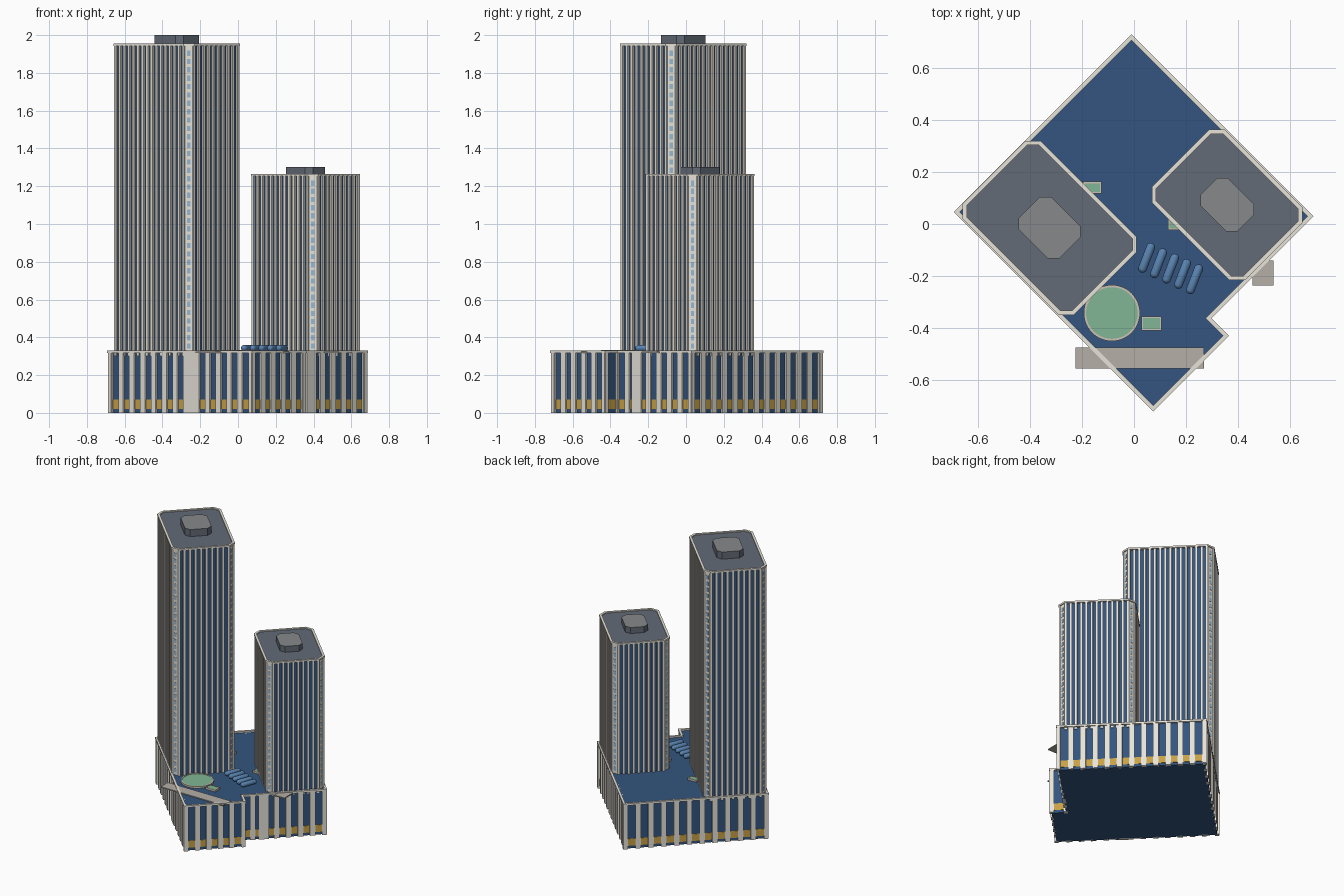
import bpy, bmesh, math
from mathutils import Vector, Matrix

if "Cube" in bpy.data.objects:
    bpy.data.objects.remove(bpy.data.objects["Cube"])

TURN = math.radians(45)          # the whole block is turned 45 degrees in plan


def mat(name, r, g, b):
    m = bpy.data.materials.new(name)
    m.diffuse_color = (r, g, b, 1)
    m.use_nodes = True
    m.node_tree.nodes["Principled BSDF"].inputs["Base Color"].default_value = m.diffuse_color
    return m


CREAM = mat("cream", .80, .77, .70)
GLASS = mat("glass", .033, .09, .21)
PALE = mat("pale_glass", .30, .48, .66)
GOLD = mat("gold", .58, .36, .06)
DECK = mat("deck", .60, .54, .46)
SLATE = mat("slate", .125, .145, .18)
GREY = mat("plant_grey", .24, .25, .26)
GREEN = mat("green", .22, .47, .30)
BLUE = mat("skylight_blue", .10, .23, .44)
CANOPY = mat("canopy", .46, .43, .38)


def finish(name, bm, material, rot=TURN, top=None):
    me = bpy.data.meshes.new(name)
    bmesh.ops.recalc_face_normals(bm, faces=bm.faces)
    bm.to_mesh(me)
    bm.free()
    ob = bpy.data.objects.new(name, me)
    bpy.context.collection.objects.link(ob)
    me.materials.append(material)
    if top:
        me.materials.append(top)
    ob.rotation_euler.z = rot
    return ob


def offset(pts, d):
    """Move a counter-clockwise outline inwards by d."""
    out, n = [], len(pts)
    for i in range(n):
        p = Vector(pts[i])
        a = (p - Vector(pts[i - 1])).normalized()
        b = (Vector(pts[(i + 1) % n]) - p).normalized()
        na, nb = Vector((-a.y, a.x)), Vector((-b.y, b.x))
        out.append(tuple(p + (na + nb) * d / (1 + na.dot(nb))))
    return out


def octagon(u0, u1, v0, v1, c):
    return [(u0 + c, v0), (u1 - c, v0), (u1, v0 + c), (u1, v1 - c),
            (u1 - c, v1), (u0 + c, v1), (u0, v1 - c), (u0, v0 + c)]


def rect(cx, cy, w, h):
    return [(cx + sx * w / 2, cy + sy * h / 2) for sx, sy in ((-1, -1), (1, -1), (1, 1), (-1, 1))]


def prism(name, pts, z0, z1, material, rot=TURN, rim=0, sunk=0, top=None):
    """Extruded outline; rim > 0 leaves a parapet around a sunken top."""
    bm = bmesh.new()

    def loop(ps, z):
        return [bm.verts.new((x, y, z)) for x, y in ps]

    loops = [loop(pts, z0), loop(pts, z1)]
    if rim:
        inner = offset(pts, rim)
        loops += [loop(inner, z1), loop(inner, z1 - sunk)]
    n = len(pts)
    for a, b in zip(loops, loops[1:]):
        for i in range(n):
            j = (i + 1) % n
            bm.faces.new((a[i], a[j], b[j], b[i]))
    bm.faces.new(loops[0][::-1])
    f = bm.faces.new(loops[-1])
    if top:
        f.material_index = 1
    return finish(name, bm, material, rot, top)


def edge_box(bm, p, q, t, w, d, z0, z1):
    """Upright box on wall line p-q, centred t of the way, d to either side."""
    p, q = Vector(p), Vector(q)
    c, e = p.lerp(q, t), (q - p).normalized()
    m = (Matrix.Translation((c.x, c.y, (z0 + z1) / 2))
         @ Matrix.Rotation(math.atan2(e.y, e.x), 4, 'Z')
         @ Matrix.Diagonal((w, 2 * d, z1 - z0, 1)))
    bmesh.ops.create_cube(bm, size=1, matrix=m)


def edges(pts):
    return [(pts[i], pts[(i + 1) % len(pts)]) for i in range(len(pts))]


# Podium: glazed core, gold shopfront band, cream piers, parapet deck
BASE = [(-.457, -.561), (-.046, -.561), (-.046, -.466), (.508, -.466), (.508, .522), (-.457, .522)]
wall = offset(BASE, .016)
prism("podium_glass", wall, 0, .32, GLASS)
prism("podium_shopfront", offset(BASE, .013), .02, .07, GOLD)
prism("podium_deck", BASE, .316, .33, CREAM, rim=.016, sunk=.01, top=DECK)
bm = bmesh.new()
for p, q in edges(wall):
    length = (Vector(q) - Vector(p)).length
    n = max(1, round(length / .082))
    for i in range(n + 1):
        edge_box(bm, p, q, i / n, .036 if 0 < i < n else .03, .011, 0, .32)
edge_box(bm, (-.441, -.06), (-.441, -.14), .5, .07, .012, 0, .32)
edge_box(bm, (.05, -.45), (.13, -.45), .5, .07, .012, 0, .32)
finish("podium_piers", bm, CREAM)


# Towers: glazed core, fins, chamfered corner panels with small windows, cap, plant box
def tower(label, u0, u1, v0, v1, c, top, plant, box_top):
    plan = octagon(u0, u1, v0, v1, c)
    core = offset(plan, .015)
    prism(label + "_glass", core, .3, top - .01, GLASS)
    prism(label + "_roof", plan, top - .012, top, CREAM, rim=.016, sunk=.006, top=SLATE)
    fins, wins = bmesh.new(), bmesh.new()
    floors = round((top - .34) / .045)
    for k, (p, q) in enumerate(edges(core)):
        length = (Vector(q) - Vector(p)).length
        if k % 2:
            edge_box(fins, p, q, .5, length, .008, .3, top - .01)
            for i in range(floors):
                z = .34 + i * (top - .36) / floors
                edge_box(wins, p, q, .5, .018, .0095, z, z + .028)
        else:
            n = round(length / .035)
            for i in range(n + 1):
                edge_box(fins, p, q, i / n, .016, .011, .3, top - .01)
    finish(label + "_fins", fins, CREAM)
    finish(label + "_corner_windows", wins, PALE)
    cu, cv, (hu, hv) = (u0 + u1) / 2, (v0 + v1) / 2, plant
    box = octagon(cu - hu, cu + hu, cv - hv, cv + hv, .03)
    prism(label + "_plant_box", box, top - .008, box_top, SLATE, top=GREY)


tower("tall_tower", -.451, -.028, -.083, .521, .041, 1.955, (.088, .11), 2.0)
tower("short_tower", .107, .503, -.454, .052, .043, 1.265, (.075, .10), 1.302)

# Round garden and planters on the deck
ring = [(-.085 + .108 * math.cos(a * math.tau / 48), -.342 + .108 * math.sin(a * math.tau / 48))
        for a in range(48)]
prism("round_garden", ring, .315, .332, DECK, 0, rim=.009, sunk=.003, top=GREEN)
for i, (x, y, w, h) in enumerate([(-.16, .14, .07, .045), (.165, 0, .07, .045), (.067, -.382, .078, .055)]):
    prism(f"planter_{i + 1}", rect(x, y, w, h), .315, .334, DECK, 0, rim=.006, sunk=.002, top=GREEN)

# Thin canopies at deck level
prism("front_canopy", rect(.022, -.515, .495, .08), .318, .326, CANOPY, 0)
prism("side_canopy", rect(.495, -.188, .08, .095), .318, .326, CANOPY, 0)

# Five capsule-shaped skylights
for i in range(5):
    bm = bmesh.new()
    bmesh.ops.create_uvsphere(bm, u_segments=16, v_segments=9, radius=.017)
    for v in bm.verts:
        v.co.z += math.copysign(.043, v.co.z)
    bmesh.ops.rotate(bm, verts=bm.verts, matrix=Matrix.Rotation(math.pi / 2, 3, 'Y'))
    for f in bm.faces:
        f.smooth = True
    ob = finish(f"skylight_{i + 1}", bm, BLUE, math.radians(69))
    ob.location = (.0485 + .046 * i, -.13 - .0205 * i, .343)
